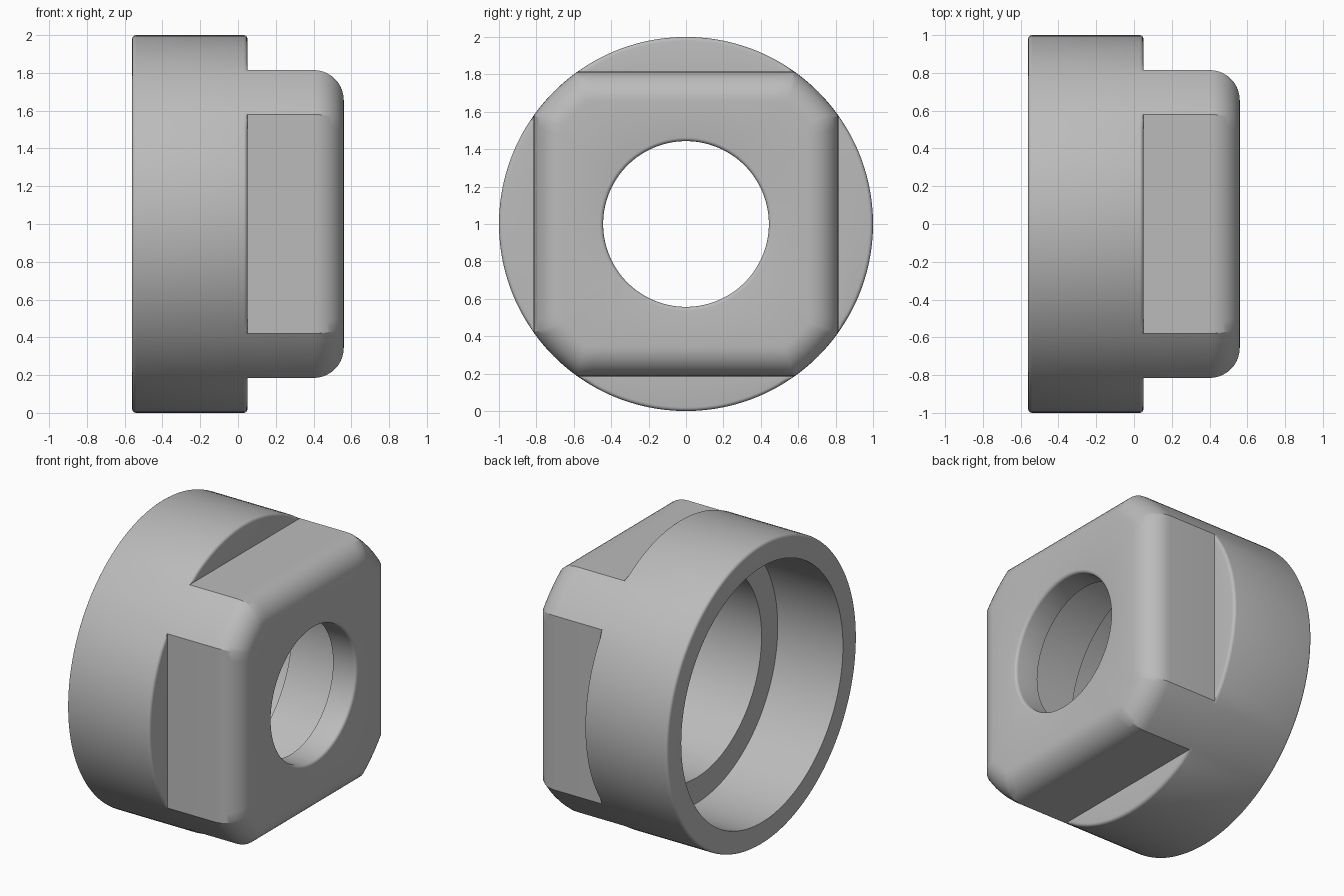
import bpy, bmesh
from math import sin, cos, acos, pi

cube = bpy.data.objects.get("Cube")
if cube:
    bpy.data.objects.remove(cube)

HALF, R = 0.815, 1.0          # half width of the square, outer radius
BACK, STEP, FRONT = -0.56, 0.05, 0.56
FLAT_N, ARC_N = 24, 12        # segments on each flat and each round corner


def ring(bm, x, radius, half=None, floor=None):
    """One cross-section: a circle, cut square if half is given,
    never smaller than the circle radius given by floor."""
    a = acos((half or HALF) / (radius if half else R))
    verts = []
    for q in range(4):
        for i in range(FLAT_N + ARC_N):
            if i < FLAT_N:
                t = -a + 2 * a * i / FLAT_N
                r = half / cos(t) if half else radius
            else:
                t = a + (pi / 2 - 2 * a) * (i - FLAT_N) / ARC_N
                r = radius
            if floor:
                r = max(r, floor)
            t += q * pi / 2
            verts.append(bm.verts.new((x, r * cos(t), 1 + r * sin(t))))
    return verts


def fillet(size, steps):
    """Offsets (along the axis, inward) round a quarter circle."""
    return [(size * sin(k * pi / 2 / steps), size * (1 - cos(k * pi / 2 / steps)))
            for k in range(steps + 1)]


bm = bmesh.new()
rings = []

# round flange, with softened rims
rim = 0.02
for dx, inset in reversed(fillet(rim, 4)):
    rings.append(ring(bm, BACK + rim - dx, R - inset))
for dx, inset in fillet(rim, 4):
    rings.append(ring(bm, STEP - rim + dx, R, HALF, R - inset))

# square boss with a large rounded front edge
rings.append(ring(bm, STEP, R, HALF))
big = 0.16
for dx, inset in fillet(big, 10):
    rings.append(ring(bm, FRONT - big + dx, R - inset, HALF - inset))

# front hole with a softened lip
lip, hole = 0.02, 0.443
for dx, inset in reversed(fillet(lip, 4)):
    rings.append(ring(bm, FRONT - lip + dx, hole + inset))

# stepped bore, from the front wall to the open back
for x, r in ((0.39, hole), (0.39, 0.68), (-0.08, 0.68), (-0.08, 0.85), (BACK, 0.85)):
    rings.append(ring(bm, x, r))

# skin all sections into one closed shell
for one, two in zip(rings, rings[1:] + rings[:1]):
    n = len(one)
    for i in range(n):
        j = (i + 1) % n
        bm.faces.new((one[i], one[j], two[j], two[i]))
bmesh.ops.remove_doubles(bm, verts=bm.verts, dist=0.0005)
bmesh.ops.recalc_face_normals(bm, faces=bm.faces)

mesh = bpy.data.meshes.new("stepped_collar")
bm.to_mesh(mesh)
bm.free()
collar = bpy.data.objects.new("stepped_collar", mesh)
bpy.context.collection.objects.link(collar)

# plain grey
grey = bpy.data.materials.new("plain_grey")
grey.use_nodes = True
colour = (0.5, 0.5, 0.5, 1)
grey.diffuse_color = colour
grey.node_tree.nodes["Principled BSDF"].inputs["Base Color"].default_value = colour
mesh.materials.append(grey)

bpy.ops.object.select_all(action="DESELECT")
collar.select_set(True)
bpy.context.view_layer.objects.active = collar
bpy.ops.object.shade_smooth_by_angle(angle=pi / 6)
